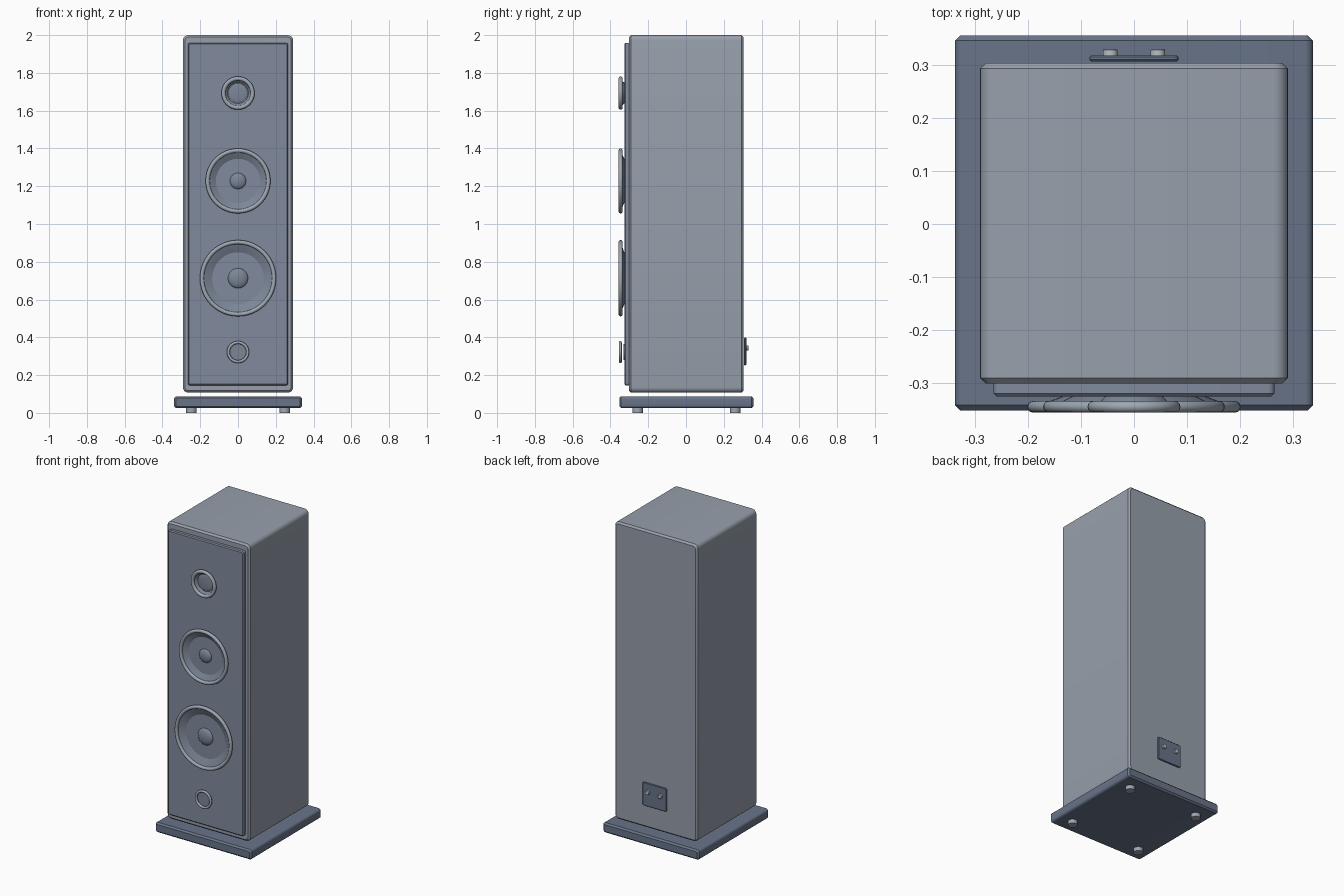
import bpy, bmesh
from math import radians, cos, sin, pi
from mathutils import Matrix

if "Cube" in bpy.data.objects:
    bpy.data.objects.remove(bpy.data.objects["Cube"])

FACE = -0.3265   # front plane of the baffle


def material(name, r, g, b):
    mat = bpy.data.materials.new(name)
    mat.diffuse_color = (r, g, b, 1)
    mat.use_nodes = True
    mat.node_tree.nodes["Principled BSDF"].inputs["Base Color"].default_value = mat.diffuse_color
    return mat


SHELL = material("shell_grey", 0.31, 0.35, 0.41)
PANEL = material("panel_slate", 0.22, 0.26, 0.34)
DARK = material("dark_slate", 0.14, 0.175, 0.25)
TRIM = material("trim_grey", 0.34, 0.39, 0.45)
CONE = material("cone_slate", 0.20, 0.24, 0.31)
METAL = material("post_metal", 0.50, 0.53, 0.57)


def finish(bm, name, mat):
    bmesh.ops.recalc_face_normals(bm, faces=bm.faces)
    mesh = bpy.data.meshes.new(name)
    bm.to_mesh(mesh)
    bm.free()
    mesh.materials.append(mat)
    obj = bpy.data.objects.new(name, mesh)
    bpy.context.collection.objects.link(obj)
    bpy.ops.object.select_all(action='DESELECT')
    obj.select_set(True)
    bpy.context.view_layer.objects.active = obj
    bpy.ops.object.shade_smooth_by_angle(angle=radians(35))
    return obj


def slab(name, x, y, z, radius, chamfer, mat):
    """Box rounded in the front view, with chamfered front and back rims."""
    bm = bmesh.new()
    bmesh.ops.create_cube(bm, size=1)
    for v in bm.verts:
        v.co = [(r[0] + r[1]) / 2 + c * (r[1] - r[0]) for c, r in zip(v.co, (x, y, z))]
    mid = (y[0] + y[1]) / 2

    def runs_along_y(e):
        return (e.verts[0].co.y - mid) * (e.verts[1].co.y - mid) < 0

    bmesh.ops.bevel(bm, geom=[e for e in bm.edges if runs_along_y(e)], offset=radius,
                    segments=5, profile=0.5, affect='EDGES')
    bmesh.ops.bevel(bm, geom=[e for e in bm.edges if not runs_along_y(e)], offset=chamfer,
                    segments=1, affect='EDGES')
    return finish(bm, name, mat)


def lathe(name, profile, z, mat, x=0, closed=False, n=48):
    """Spin (radius, y) points about an axis parallel to y."""
    bm = bmesh.new()
    rings = []
    for r, y in profile:
        if r == 0:
            rings.append([bm.verts.new((x, y, z))] * n)
        else:
            rings.append([bm.verts.new((x + r * cos(2 * pi * i / n), y, z + r * sin(2 * pi * i / n)))
                          for i in range(n)])
    pairs = list(zip(rings, rings[1:]))
    if closed:
        pairs.append((rings[-1], rings[0]))
    for a, b in pairs:
        for i in range(n):
            j = (i + 1) % n
            bm.faces.new(list(dict.fromkeys((a[i], a[j], b[j], b[i]))))
    return finish(bm, name, mat)


def trim_ring(name, major, minor, y, z):
    pts = [(major + minor * cos(2 * pi * k / 12), y + minor * sin(2 * pi * k / 12)) for k in range(12)]
    return lathe(name, pts, z, TRIM, closed=True)


def dome(name, radius, height, z):
    pts = [(radius * cos(a), FACE - height * sin(a)) for a in (k * pi / 16 for k in range(8))]
    return lathe(name, pts + [(0, FACE - height)], z, CONE, n=32)


# Cabinet, front baffle and floating plinth
slab("cabinet", (-0.2915, 0.2915), (-0.302, 0.305), (0.107, 2.0), 0.028, 0.011, SHELL)
slab("front_baffle", (-0.266, 0.266), (FACE, -0.295), (0.146, 1.959), 0.012, 0.006, PANEL)
slab("plinth", (-0.339, 0.339), (-0.353, 0.357), (0.025, 0.088), 0.016, 0.010, DARK)

# Drivers: height, ring radius, cone radius at the baffle, cap radius, cap height
for name, z, ring, throat, cap, bulge in (
        ("tweeter", 1.693, 0.077, 0.055, 0.05, 0.005),
        ("midrange", 1.228, 0.161, 0.117, 0.043, 0.018),
        ("woofer", 0.713, 0.191, 0.137, 0.053, 0.02)):
    trim_ring(name + "_ring", ring, 0.011, -0.346, z)
    lathe(name + "_cone", [(ring - 0.006, -0.345), (throat, FACE), (throat - 0.01, FACE + 0.006)], z, CONE)
    dome(name + "_cap", cap, bulge, z)

# Bass port: trim ring in front of a shallow tube
trim_ring("port_ring", 0.051, 0.008, -0.348, 0.322)
lathe("port_tube", [(0.043, FACE + 0.005), (0.043, -0.332), (0, -0.332)], 0.322, CONE)

# Terminal plate with two binding posts
slab("terminal_plate", (-0.084, 0.084), (0.308, 0.319), (0.252, 0.40), 0.008, 0.003, DARK)
for side in (-1, 1):
    lathe("binding_post", [(0, 0.312), (0.014, 0.312), (0.014, 0.329), (0.012, 0.331), (0, 0.331)],
          0.344, METAL, x=side * 0.045, n=24)

# Four round feet
for sx in (-1, 1):
    for sy in (-1, 1):
        bm = bmesh.new()
        bmesh.ops.create_cone(bm, cap_ends=True, segments=32, radius1=0.028, radius2=0.028,
                              depth=0.03,
                              matrix=Matrix.Translation((sx * 0.247, 0.002 + sy * 0.258, 0.015)))
        finish(bm, "foot", TRIM)
